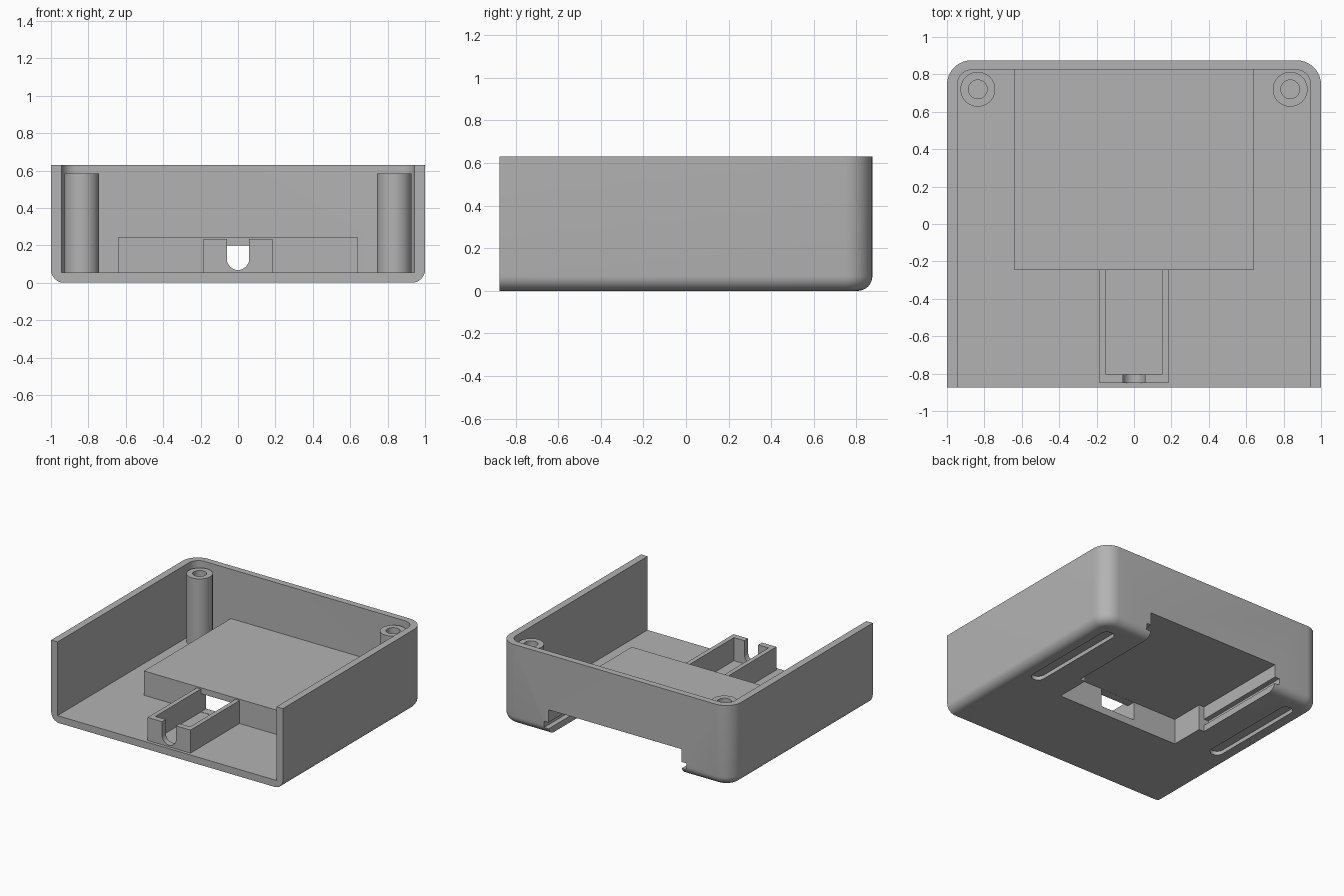
import bpy, bmesh, math

cube = bpy.data.objects.get("Cube")
if cube:
    bpy.data.objects.remove(cube, do_unlink=True)

grey = bpy.data.materials.new("plain_grey")
grey.use_nodes = True
grey.diffuse_color = (0.45, 0.45, 0.45, 1)
grey.node_tree.nodes["Principled BSDF"].inputs["Base Color"].default_value = (0.45, 0.45, 0.45, 1)


def finish(name, bm):
    bmesh.ops.recalc_face_normals(bm, faces=bm.faces)
    mesh = bpy.data.meshes.new(name)
    bm.to_mesh(mesh)
    bm.free()
    mesh.materials.append(grey)
    obj = bpy.data.objects.new(name, mesh)
    bpy.context.collection.objects.link(obj)
    return obj


def prism(name, outline, z0, z1, fillet=0):
    """Extrude a plan outline; optionally round its bottom rim except at the front."""
    bm = bmesh.new()
    face = bm.faces.new([bm.verts.new((x, y, z0)) for x, y in outline])
    new = bmesh.ops.extrude_face_region(bm, geom=[face])["geom"]
    bmesh.ops.translate(bm, vec=(0, 0, z1 - z0), verts=[g for g in new if isinstance(g, bmesh.types.BMVert)])
    if fillet:
        front = min(y for x, y in outline)
        rim = [e for e in bm.edges
               if all(abs(v.co.z - z0) < 1e-5 for v in e.verts)
               and not all(abs(v.co.y - front) < 1e-5 for v in e.verts)]
        bmesh.ops.bevel(bm, geom=rim, offset=fillet, segments=8, profile=0.5, affect='EDGES')
    return finish(name, bm)


def box(name, x0, x1, y0, y1, z0, z1):
    return prism(name, [(x0, y0), (x1, y0), (x1, y1), (x0, y1)], z0, z1)


def arc(cx, cy, r, start, end, steps):
    return [(cx + r * math.cos(math.radians(start + (end - start) * i / steps)),
             cy + r * math.sin(math.radians(start + (end - start) * i / steps)))
            for i in range(steps + 1)]


def tray_outline(half, front, back, r):
    return ([(-half, front), (half, front)]
            + arc(half - r, back - r, r, 0, 90, 10)
            + arc(r - half, back - r, r, 90, 180, 10))


def disc(x, y, r):
    return arc(x, y, r, 0, 360, 40)[:-1]


def combine(target, tool, operation):
    """Apply one boolean and discard the tool."""
    mod = target.modifiers.new("shape", 'BOOLEAN')
    mod.operation, mod.object, mod.solver = operation, tool, 'EXACT'
    graph = bpy.context.evaluated_depsgraph_get()
    graph.update()
    mesh = bpy.data.meshes.new_from_object(target.evaluated_get(graph))
    target.modifiers.clear()
    target.data = mesh
    bpy.data.objects.remove(tool, do_unlink=True)


def add(tool):
    combine(tray, tool, 'UNION')


def cut(tool):
    combine(tray, tool, 'DIFFERENCE')


# Open-fronted tray shell
FLOOR = 0.055
tray = prism("tray", tray_outline(1, -0.875, 0.875, 0.13), 0, 0.63, fillet=0.07)
cut(prism("cavity", tray_outline(0.945, -1.5, 0.825, 0.08), FLOOR, 1))

# Raised compartment and cable channel
add(box("compartment", -0.64, 0.64, -0.245, 0.85, 0.02, 0.245))
channel = box("channel", -0.185, 0.185, -0.85, -0.2, 0.02, 0.235)
combine(channel, box("channel_space", -0.15, 0.15, -0.805, -0.245, FLOOR, 0.5), 'DIFFERENCE')
add(channel)

# Screw posts with holes
for side in (-1, 1):
    add(prism("post", disc(side * 0.835, 0.72, 0.093), 0.03, 0.585))
    cut(prism("post_hole", disc(side * 0.835, 0.72, 0.05), 0.15, 0.8))

# Compartment space, open below and through the back, with cover grooves
CEILING = 0.2
cut(box("space_front", -0.53, 0.53, -0.18, 0.3, -0.1, CEILING))
cut(box("space_back", -0.575, 0.575, 0.09, 1.2, -0.1, CEILING))
cut(box("cover_groove", -0.615, 0.615, 0.09, 1.2, 0.05, 0.1))
cut(box("cable_window", -0.149, 0.149, -0.3, -0.1, FLOOR + 0.002, CEILING - 0.001))

# Round-bottomed cable notch, drawn flat and then stood up
notch = prism("notch", [(0.06, 0.5), (-0.06, 0.5)] + arc(0, 0.128, 0.06, 180, 360, 16), 0, 0.1)
for v in notch.data.vertices:
    x, y, z = v.co
    v.co = (x, -0.81 - 0.09 + z * 1.2, y)
notch.data.flip_normals()
cut(notch)

# Shallow rounded foot recesses underneath
for side in (-1, 1):
    x = side * 0.83
    cut(prism("foot_recess", arc(x, 0.69, 0.05, 0, 180, 12) + arc(x, -0.07, 0.05, 180, 360, 12), -0.1, 0.03))

# Smooth rounded areas, keeping crisp edges
tray.data.materials.clear()
tray.data.materials.append(grey)
bpy.ops.object.select_all(action='DESELECT')
tray.select_set(True)
bpy.context.view_layer.objects.active = tray
bpy.ops.object.shade_smooth_by_angle(angle=math.radians(30))
